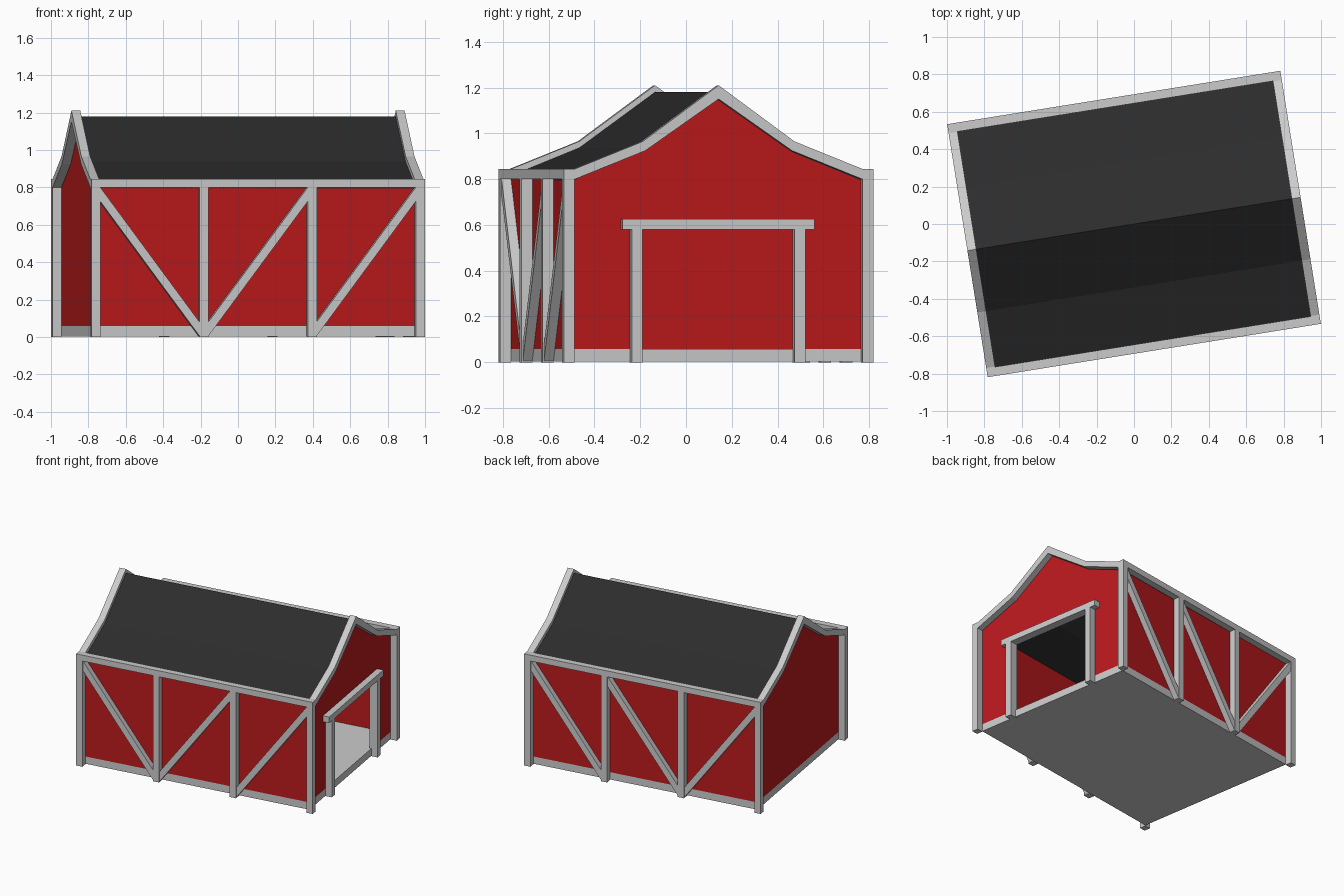
import bpy, bmesh
from math import radians
from mathutils import Matrix

if "Cube" in bpy.data.objects:
    bpy.data.objects.remove(bpy.data.objects["Cube"])

ROT = Matrix.Rotation(radians(9.1), 4, 'Z')
L, W = 0.902, 0.685        # outer half length / half width
LI, WI = 0.854, 0.637      # wall planes
T = 0.015                  # wall thickness
EAVE, BEAM, BASE = 0.80, 0.845, 0.058


def material(name, rgb):
    m = bpy.data.materials.new(name)
    m.diffuse_color = (*rgb, 1)
    m.use_nodes = True
    m.node_tree.nodes["Principled BSDF"].inputs["Base Color"].default_value = m.diffuse_color
    return m


RED = material("red_paint", (0.5, 0.01, 0.012))
BLACK = material("dark_roofing", (0.025, 0.025, 0.025))


def prism(name, pts, axis, a, b, mat=None):
    """Extrude a profile from a to b: axis 'x' uses (y, z), axis 'y' uses (x, z)."""
    bm = bmesh.new()
    place = (lambda p, d: (d, p[0], p[1])) if axis == 'x' else (lambda p, d: (p[0], d, p[1]))
    lo = [bm.verts.new(place(p, a)) for p in pts]
    hi = [bm.verts.new(place(p, b)) for p in pts]
    bm.faces.new(lo)
    bm.faces.new(hi)
    n = len(pts)
    for i in range(n):
        j = (i + 1) % n
        bm.faces.new((lo[i], lo[j], hi[j], hi[i]))
    bmesh.ops.recalc_face_normals(bm, faces=bm.faces)
    bm.transform(ROT)
    me = bpy.data.meshes.new(name)
    bm.to_mesh(me)
    bm.free()
    ob = bpy.data.objects.new(name, me)
    bpy.context.collection.objects.link(ob)
    if mat:
        me.materials.append(mat)
    return ob


def box(name, x0, x1, y0, y1, z0, z1, mat=None):
    return prism(name, [(x0, z0), (x1, z0), (x1, z1), (x0, z1)], 'y', y0, y1, mat)


def mirrored(half):
    """Complete a symmetric profile given from the ridge down to the right."""
    return [(-y, z) for y, z in reversed(half) if y > 0] + half


# floor slab
box("floor", -LI, LI, -WI, WI, 0.003, BASE)

# gambrel roof shell
roof_top = [(0, 1.18), (0.335, 0.937), (WI, 0.815)]
roof_low = [(y, z - 0.02) for y, z in roof_top]
prism("roof", mirrored(roof_top) + mirrored(roof_low)[::-1], 'x', -LI, LI, BLACK)

# gable walls, the right one with a doorway
gable = mirrored(roof_low)
prism("left_gable_wall", gable + [(WI, BASE), (-WI, BASE)], 'x', -LI, -LI + T, RED)
door = [(0.36, BASE), (0.36, 0.6), (-0.36, 0.6), (-0.36, BASE)]
prism("right_gable_wall", gable + [(WI, BASE)] + door + [(-WI, BASE)], 'x', LI - T, LI, RED)

# gable trim
trim_top = [(0, 1.21), (0.335, 0.965), (0.635, BEAM), (W, BEAM)]
trim_low = [(0, 1.15), (0.325, 0.924), (0.635, EAVE), (W, EAVE)]
trim = mirrored(trim_top) + mirrored(trim_low)[::-1]
for side, s in (("left", -1), ("right", 1)):
    prism(side + "_gable_trim", trim, 'x', s * LI, s * L)

# door frame
for side, s in (("front", -1), ("back", 1)):
    y = s * 0.36
    box(side + "_door_post", LI - T, L, y - 0.024, y + 0.024, 0, 0.58)
box("door_header", LI - T, L, -0.425, 0.425, 0.58, 0.625)

# long sides: wall, eave beam, posts and braces
H = 0.024
posts = [-L + H, -0.293, 0.293, L - H]
for side, s in (("front", -1), ("back", 1)):
    box(side + "_wall", -LI + T, LI - T, s * (WI - T), s * WI, BASE, EAVE, RED)
    box(side + "_eave_beam", -LI, LI, s * WI, s * W, EAVE, BEAM)
    for i, x in enumerate(posts):
        box(f"{side}_post_{i + 1}", x - H, x + H, s * WI, s * W, 0, EAVE)
    for i, falls in enumerate((True, False, False)):
        a, b = posts[i] + H, posts[i + 1] - H
        if not falls:
            a, b = b, a
        pts = [(a, EAVE), (a, 0.725), (b, 0.005), (b, 0.08)]
        prism(f"{side}_brace_{i + 1}", pts, 'y', s * WI, s * (W - 0.006))
